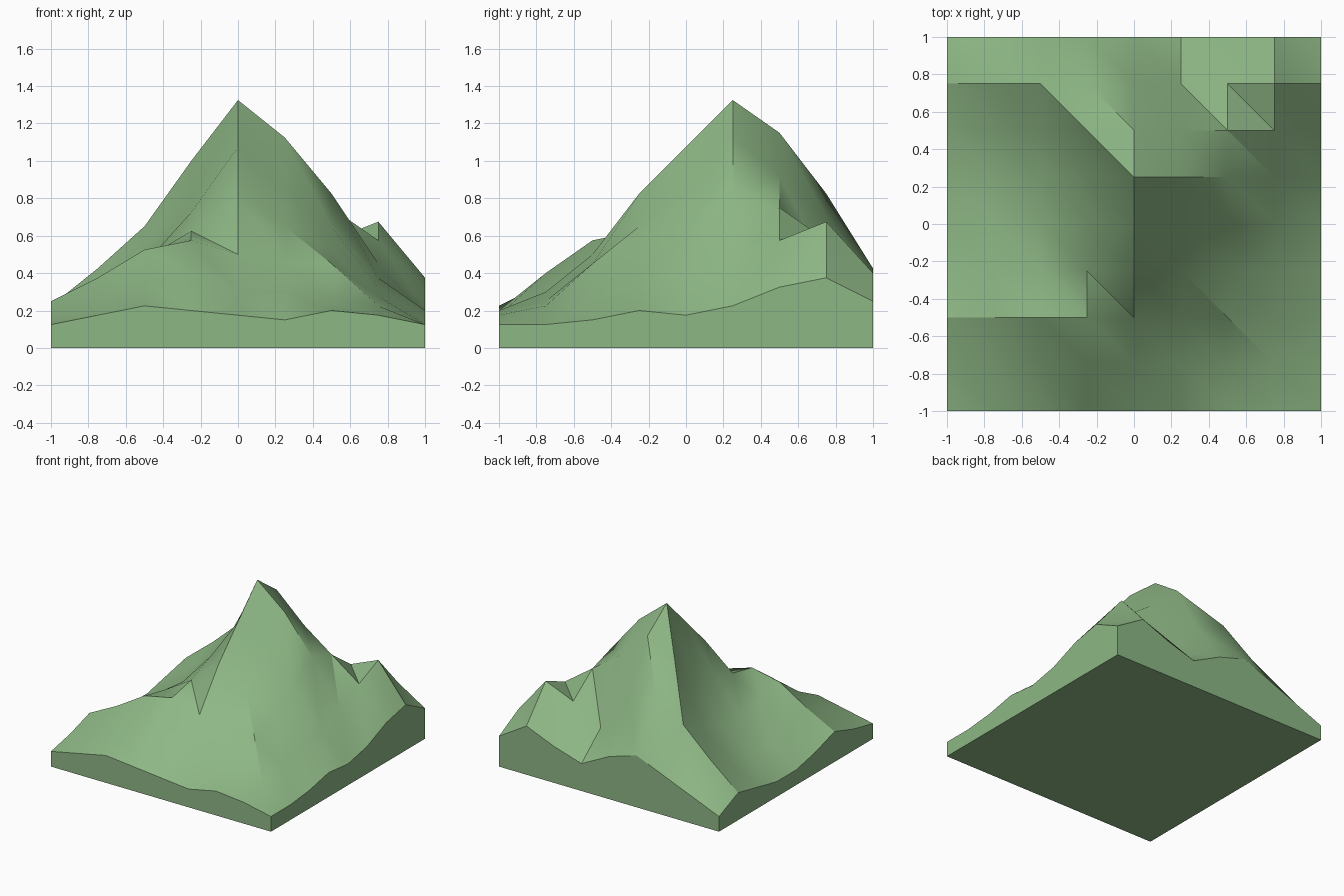
import bpy, bmesh, math

cube = bpy.data.objects.get("Cube")
if cube:
    bpy.data.objects.remove(cube, do_unlink=True)

# Terrain heights in 1/40 units: rows run front to back, columns from -x to +x
HEIGHTS = [
    [5, 7, 9, 8, 7, 6, 8, 7, 5],
    [7, 11, 14, 16, 12, 12, 10, 9, 5],
    [10, 15, 21, 23, 20, 18, 18, 11, 6],
    [7, 13, 19, 25, 33, 26, 21, 13, 8],
    [5, 11, 18, 29, 43, 34, 26, 15, 7],
    [5, 10, 18, 31, 53, 45, 33, 18, 9],
    [7, 13, 21, 40, 46, 37, 30, 23, 13],
    [9, 17, 26, 33, 28, 17, 23, 27, 15],
    [5, 9, 13, 17, 14, 9, 12, 16, 10],
]
N, STEP, UNIT = 9, 0.25, 0.025

# Green material
green = bpy.data.materials.new("grass_green")
green.use_nodes = True
colour = (0.27, 0.475, 0.235, 1.0)
green.diffuse_color = colour
bsdf = next(n for n in green.node_tree.nodes if n.type == 'BSDF_PRINCIPLED')
bsdf.inputs["Base Color"].default_value = colour
bsdf.inputs["Roughness"].default_value = 0.9

bm = bmesh.new()
top = [[bm.verts.new((-1 + i * STEP, -1 + j * STEP, HEIGHTS[j][i] * UNIT))
        for i in range(N)] for j in range(N)]

# Mountain surface: each cell is split along the same diagonal
for j in range(N - 1):
    for i in range(N - 1):
        a, b = top[j][i], top[j][i + 1]
        c, d = top[j + 1][i + 1], top[j + 1][i]
        bm.faces.new((a, b, d))
        bm.faces.new((b, c, d))

# Vertical skirt around the border and flat underside
rim = (top[0][:-1] + [top[j][-1] for j in range(N - 1)]
       + top[-1][:0:-1] + [top[j][0] for j in range(N - 1, 0, -1)])
foot = [bm.verts.new((v.co.x, v.co.y, 0)) for v in rim]
for k in range(len(rim)):
    n = (k + 1) % len(rim)
    bm.faces.new((foot[k], foot[n], rim[n], rim[k]))
bm.faces.new(foot[::-1])
bmesh.ops.recalc_face_normals(bm, faces=bm.faces[:])

mesh = bpy.data.meshes.new("mountain")
bm.to_mesh(mesh)
bm.free()
mesh.materials.append(green)
mountain = bpy.data.objects.new("mountain", mesh)
bpy.context.collection.objects.link(mountain)

# Smooth slopes with sharp ridges
bpy.ops.object.select_all(action='DESELECT')
mountain.select_set(True)
bpy.context.view_layer.objects.active = mountain
bpy.ops.object.shade_smooth_by_angle(angle=math.radians(30))
